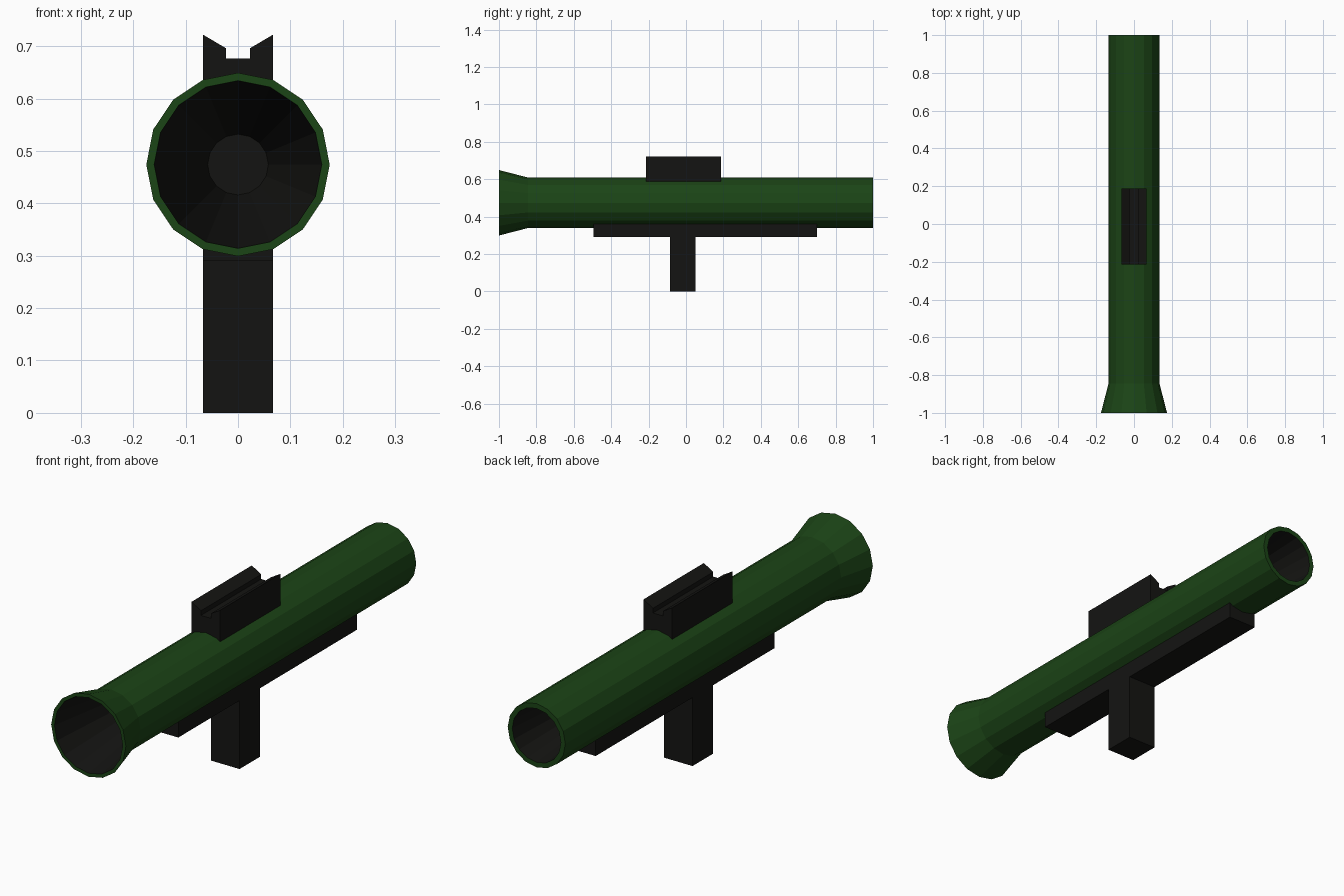
import bpy
import bmesh
from math import sin, cos, tau

if "Cube" in bpy.data.objects:
    bpy.data.objects.remove(bpy.data.objects["Cube"])

SIDES = 16
AXIS_Z = 0.474


def material(name, rgb):
    m = bpy.data.materials.new(name)
    m.diffuse_color = (*rgb, 1)
    m.use_nodes = True
    m.node_tree.nodes["Principled BSDF"].inputs["Base Color"].default_value = m.diffuse_color
    return m


GREEN = material("olive_green", (0.011, 0.058, 0.008))
BLACK = material("matte_black", (0.007, 0.007, 0.006))


def finish(name, bm, mats):
    bmesh.ops.recalc_face_normals(bm, faces=bm.faces)
    mesh = bpy.data.meshes.new(name)
    bm.to_mesh(mesh)
    bm.free()
    for m in mats:
        mesh.materials.append(m)
    obj = bpy.data.objects.new(name, mesh)
    bpy.context.collection.objects.link(obj)
    return obj


def extrude_profile(name, profile, y0, y1):
    """Closed x-z outline pushed along y."""
    bm = bmesh.new()
    face = bm.faces.new([bm.verts.new((x, y0, z)) for x, z in profile])
    ext = bmesh.ops.extrude_face_region(bm, geom=[face])["geom"]
    verts = [v for v in ext if isinstance(v, bmesh.types.BMVert)]
    bmesh.ops.translate(bm, verts=verts, vec=(0, y1 - y0, 0))
    return finish(name, bm, [BLACK])


def block(name, half_x, y0, y1, z0, z1):
    return extrude_profile(
        name, [(-half_x, z0), (half_x, z0), (half_x, z1), (-half_x, z1)], y0, y1)


# Launch tube: (radius, y) from the front bore, over the outside, into the rear bore
profile = [(0.058, -0.40), (0.16, -1.0), (0.175, -1.0), (0.135, -0.845),
           (0.135, 1.0), (0.114, 1.0), (0.058, 0.40)]
bm = bmesh.new()
rings = [[bm.verts.new((r * sin(tau * i / SIDES), y, AXIS_Z + r * cos(tau * i / SIDES)))
          for i in range(SIDES)] for r, y in profile]
last = len(rings) - 2
for k, (a, b) in enumerate(zip(rings, rings[1:])):
    for i in range(SIDES):
        j = (i + 1) % SIDES
        f = bm.faces.new((a[i], a[j], b[j], b[i]))
        f.material_index = 1 if k in (0, last) else 0
for ring in (rings[0], rings[-1]):
    bm.faces.new(ring).material_index = 1
finish("launch_tube", bm, [GREEN, BLACK])

# Under-rail and hand grip
block("under_rail", 0.067, -0.495, 0.70, 0.29, 0.36)
block("hand_grip", 0.067, -0.085, 0.052, 0.0, 0.29)

# Notched sight on top
right = [(0.067, 0.587), (0.067, 0.722), (0.023, 0.696), (0.023, 0.676)]
extrude_profile("top_sight", right + [(-x, z) for x, z in reversed(right)], -0.215, 0.188)
